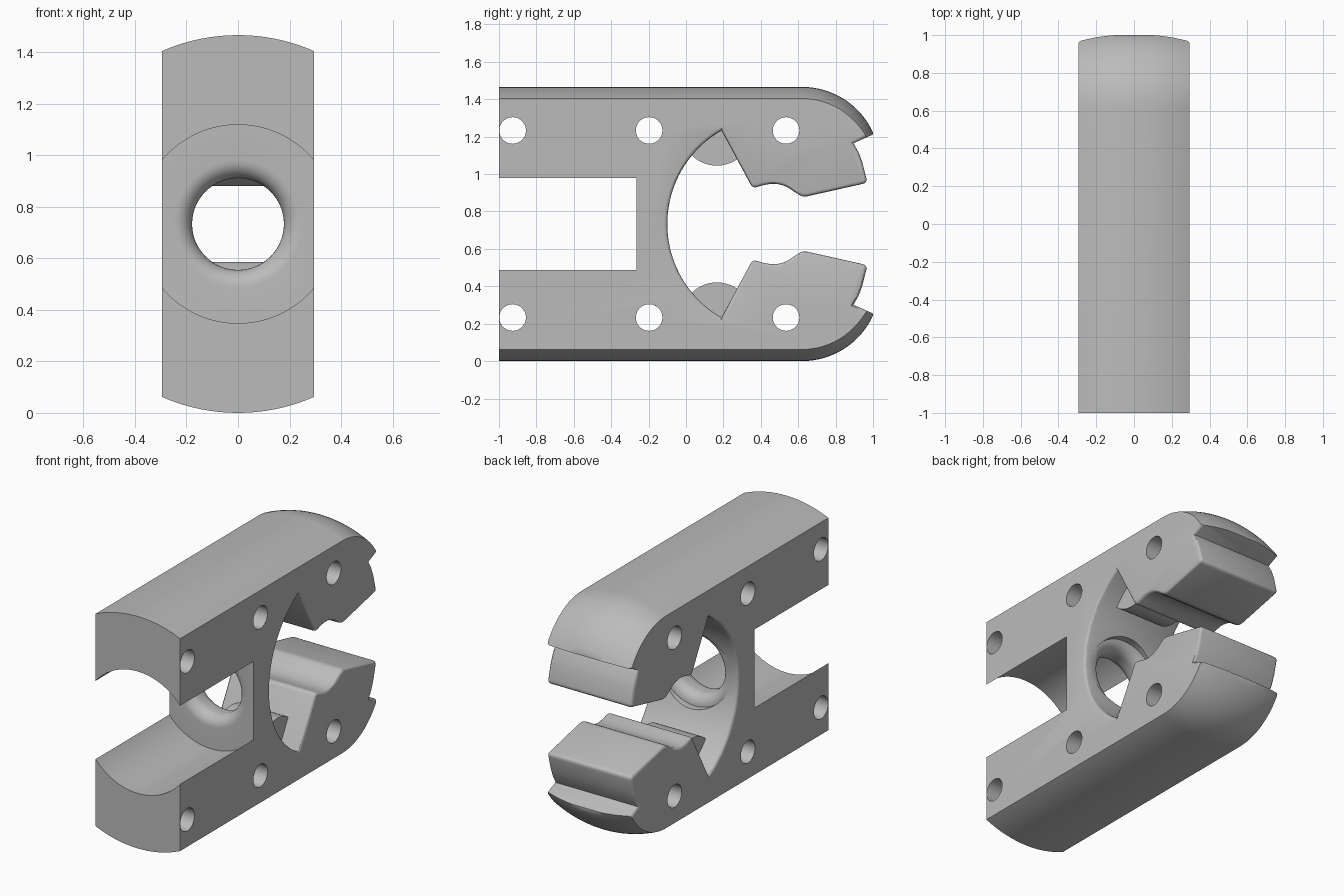
import bpy, bmesh, math
from mathutils import Vector, Matrix

if "Cube" in bpy.data.objects:
    bpy.data.objects.remove(bpy.data.objects["Cube"])

MID = 0.733      # height of the long axis, also the outer radius
HALF = 0.295     # half width

grey = bpy.data.materials.new("plain grey")
grey.use_nodes = True
grey.diffuse_color = (0.5, 0.5, 0.5, 1)
grey.node_tree.nodes["Principled BSDF"].inputs["Base Color"].default_value = (0.5, 0.5, 0.5, 1)


def make(name, bm):
    bmesh.ops.recalc_face_normals(bm, faces=bm.faces)
    mesh = bpy.data.meshes.new(name)
    bm.to_mesh(mesh)
    bm.free()
    mesh.materials.append(grey)
    obj = bpy.data.objects.new(name, mesh)
    bpy.context.collection.objects.link(obj)
    return obj


def arc(cy, cr, rad, a0, a1, n):
    angles = [math.radians(a0 + (a1 - a0) * i / n) for i in range(n + 1)]
    return [(cy + rad * math.cos(a), cr + rad * math.sin(a)) for a in angles]


def rounded(prev, corner, nxt, rad, n=4):
    """Replace a profile corner with a small curve."""
    p, c, q = Vector(prev), Vector(corner), Vector(nxt)
    a, b = c + (p - c).normalized() * rad, c + (q - c).normalized() * rad
    return [tuple(a.lerp(c, i / n).lerp(c.lerp(b, i / n), i / n)) for i in range(n + 1)]


def rod(name, y, z, rad, half, seg=48):
    bm = bmesh.new()
    place = Matrix.Translation((0, y, z)) @ Matrix.Rotation(math.pi / 2, 4, 'Y')
    bmesh.ops.create_cone(bm, cap_ends=True, segments=seg, radius1=rad, radius2=rad,
                          depth=2 * half, matrix=place)
    return make(name, bm)


def boolean(target, other, op):
    mod = target.modifiers.new(op.lower(), 'BOOLEAN')
    mod.operation, mod.object, mod.solver = op, other, 'EXACT'
    other.hide_render = True


# Round body turned about the long axis: domed back, front bore, flared centre hole
nose_r = 0.4186
nose_end = math.degrees(math.asin((nose_r - 0.243) / nose_r))
turned = [(1.0, 0)] + arc(0.62, MID - nose_r, nose_r, nose_end, 90, 16)
turned += [(-1, MID), (-1, 0.385), (-0.265, 0.385)]
turned += arc(-0.195, 0.248, 0.07, 180, 270, 8)
turned += arc(-0.16, 0.248, 0.07, 270, 360, 8)
turned += [(-0.03, 0.248), (-0.03, 0)]
bm = bmesh.new()
verts = [bm.verts.new((0, y, MID + r)) for y, r in turned]
edges = [bm.edges.new(pair) for pair in zip(verts, verts[1:])]
bmesh.ops.spin(bm, geom=verts + edges, cent=(0, 0, MID), axis=(0, 1, 0),
               angle=math.tau, steps=128)
bmesh.ops.remove_doubles(bm, verts=bm.verts, dist=1e-5)
body = make("clamp_body", bm)

# Side outline: round cavity, jaw, tip notch, then mirrored below
half = arc(0.476, 0, 0.576, 180, 119.8, 20)
half += rounded(half[-1], (0.357, 0.19), (0.41, 0.207), 0.025)
half += [(0.41, 0.207)] + arc(0.465, 0.045, 0.17, 95, 50, 6)
half += rounded(half[-1], (0.625, 0.143), (0.97, 0.22), 0.025)
half += rounded((0.625, 0.143), (0.97, 0.22), (0.943, 0.33), 0.025)
half += [(0.943, 0.33), (0.922, 0.385), (0.895, 0.432), (1.1, 0.523), (1.1, 0.9), (-1.1, 0.9)]
outline = half + [(y, -v) for y, v in reversed(half[1:])]
bm = bmesh.new()
face = bm.faces.new([bm.verts.new((-HALF, y, MID + v)) for y, v in outline])
out = bmesh.ops.extrude_face_region(bm, geom=[face])
bmesh.ops.translate(bm, vec=(2 * HALF, 0, 0),
                    verts=[g for g in out["geom"] if isinstance(g, bmesh.types.BMVert)])
bmesh.ops.recalc_face_normals(bm, faces=bm.faces)
# Soften the side rims of the cavity and jaws
rim = [e for e in bm.edges
       if abs(e.verts[0].co.x - e.verts[1].co.x) < 1e-4
       and all(abs(v.co.z - MID) < 0.6 for v in e.verts)]
bmesh.ops.bevel(bm, geom=rim, offset=0.018, segments=3, profile=0.5,
                affect='EDGES', clamp_overlap=False)
slab = make("side_outline_cutter", bm)
boolean(body, slab, 'INTERSECT')
helpers = [slab]

# Cross pin holes in both arms
for z in (MID - 0.5, MID + 0.5):
    for y in (-0.927, -0.197, 0.535):
        pin = rod("pin_hole_cutter", y, z, 0.071, 0.5)
        boolean(body, pin, 'DIFFERENCE')
        helpers.append(pin)

# Apply the cuts and drop the helpers
bpy.context.view_layer.update()
result = bpy.data.meshes.new_from_object(body.evaluated_get(bpy.context.evaluated_depsgraph_get()))
body.modifiers.clear()
body.data = result
for h in helpers:
    bpy.data.objects.remove(h)

# Round bosses in the corners between cavity and jaws
parts = [body]
for name, side in (("lower_boss", -1), ("upper_boss", 1)):
    parts.append(rod(name, 0.165, MID + side * 0.502, 0.19, 0.16, 64))

bpy.ops.object.select_all(action='DESELECT')
for p in parts:
    p.select_set(True)
bpy.context.view_layer.objects.active = body
bpy.ops.object.shade_smooth_by_angle(angle=math.radians(30))
